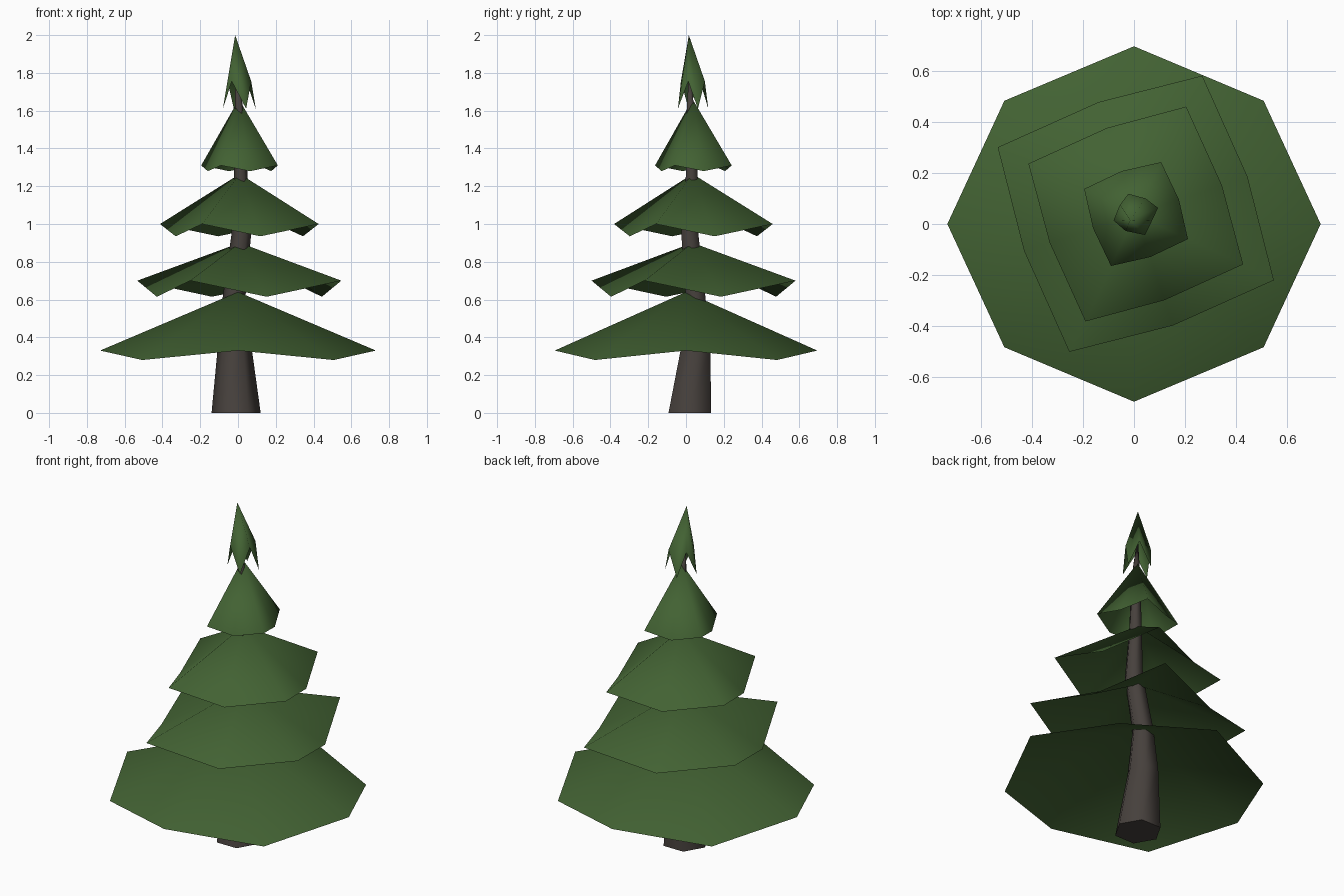
import bpy, math

if "Cube" in bpy.data.objects:
    bpy.data.objects.remove(bpy.data.objects["Cube"])


def material(name, rgb):
    m = bpy.data.materials.new(name)
    m.diffuse_color = (*rgb, 1)
    m.use_nodes = True
    m.node_tree.nodes["Principled BSDF"].inputs["Base Color"].default_value = m.diffuse_color
    return m


green = material("needle green", (0.055, 0.122, 0.033))
bark = material("bark brown", (0.062, 0.052, 0.046))


def build(name, verts, faces, mat):
    me = bpy.data.meshes.new(name)
    me.from_pydata(verts, [], faces)
    me.materials.append(mat)
    me.update()
    for p in me.polygons:
        p.use_smooth = True
    ob = bpy.data.objects.new(name, me)
    bpy.context.collection.objects.link(ob)
    return ob


def tier(name, apex, rim, z_even, z_odd):
    # open cone skirt: rim runs counter-clockwise, alternating two heights
    verts = [apex] + [(x, y, z_odd if i % 2 else z_even) for i, (x, y) in enumerate(rim)]
    n = len(rim)
    faces = [(0, 1 + i, 1 + (i + 1) % n) for i in range(n)]
    return build(name, verts, faces, green)


def drooping_rim(centre, corner, mid):
    # four corners and four mid points, each a quarter turn apart
    rim = []
    for k in range(4):
        c, s = round(math.cos(k * math.pi / 2)), round(math.sin(k * math.pi / 2))
        for x, y in (corner, mid):
            rim.append((centre[0] + x * c - y * s, centre[1] + x * s + y * c))
    return rim


# Branch skirts, lowest first
tier("branch_tier_1", (0, 0, 0.64),
     [(0.73, 0), (0.507, 0.482), (0, 0.695), (-0.507, 0.482),
      (-0.73, 0), (-0.507, -0.482), (0, -0.695), (0.507, -0.482)], 0.33, 0.28)
tier("branch_tier_2", (0.01, 0.035, 0.9),
     drooping_rim((0.007, 0.04), (0.54, -0.26), (0.437, 0.145)), 0.70, 0.615)
tier("branch_tier_3", (0.01, 0.035, 1.265),
     drooping_rim((0.007, 0.039), (0.42, -0.197), (0.337, 0.112)), 1.0, 0.935)
tier("branch_tier_4", (0.005, 0.035, 1.66),
     drooping_rim((0.008, 0.039), (0.203, -0.098), (0.168, 0.056)), 1.31, 1.28)

# Pointed top with four hanging tips
tier("tree_top", (-0.015, 0.015, 2.0),
     [(0.043, -0.043), (0.07, 0.012), (0.094, 0.063), (0.045, 0.1),
      (-0.022, 0.118), (-0.055, 0.075), (-0.08, 0.014), (-0.033, -0.027)], 1.61, 1.755)

# Bent six-sided trunk: x, y, z, radius
path = [(-0.01, 0.02, 0, 0.13), (-0.018, 0.053, 0.36, 0.088),
        (-0.02, 0.05, 0.62, 0.06), (0.018, 0.02, 0.95, 0.052),
        (0.015, 0.03, 1.25, 0.036), (0.008, 0.025, 1.58, 0.025)]
N = 6
verts = [(x + r * math.cos(2 * math.pi * i / N), y + r * math.sin(2 * math.pi * i / N), z)
         for x, y, z, r in path for i in range(N)]
faces = [(k * N + i, k * N + (i + 1) % N, (k + 1) * N + (i + 1) % N, (k + 1) * N + i)
         for k in range(len(path) - 1) for i in range(N)]
faces.append(tuple(reversed(range(N))))
verts.append((-0.012, 0.017, 1.85))
last = (len(path) - 1) * N
faces += [(last + i, last + (i + 1) % N, len(verts) - 1) for i in range(N)]
trunk = build("trunk", verts, faces, bark)
trunk.data.polygons[(len(path) - 1) * N].use_smooth = False
